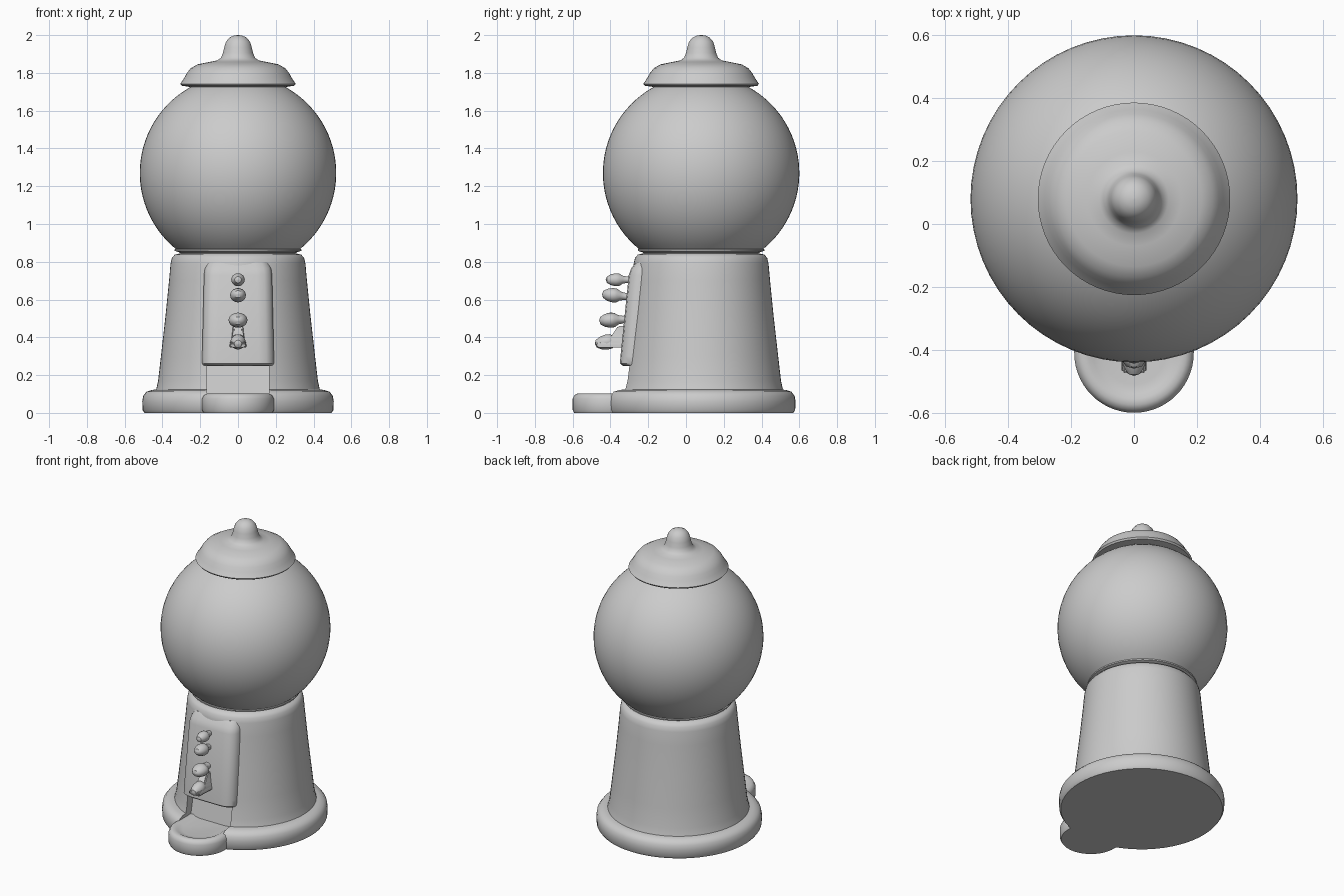
import bpy, bmesh
from math import sin, cos, pi, asin, radians
from mathutils import Matrix, Vector

if "Cube" in bpy.data.objects:
    bpy.data.objects.remove(bpy.data.objects["Cube"])

AXIS_Y = 0.08


def finish(name, bm, angle=40):
    bmesh.ops.remove_doubles(bm, verts=bm.verts, dist=1e-5)
    bmesh.ops.recalc_face_normals(bm, faces=bm.faces)
    mesh = bpy.data.meshes.new(name)
    bm.to_mesh(mesh)
    bm.free()
    ob = bpy.data.objects.new(name, mesh)
    bpy.context.collection.objects.link(ob)
    smooth(ob, angle)
    return ob


def smooth(ob, angle=40):
    bpy.ops.object.select_all(action='DESELECT')
    ob.select_set(True)
    bpy.context.view_layer.objects.active = ob
    bpy.ops.object.shade_smooth_by_angle(angle=radians(angle))


def loft(bm, loops, caps=True):
    rings = [[bm.verts.new(p) for p in loop] for loop in loops]
    n = len(rings[0])
    for a, b in zip(rings, rings[1:]):
        for i in range(n):
            j = (i + 1) % n
            bm.faces.new((a[i], a[j], b[j], b[i]))
    if caps:
        bm.faces.new(rings[0])
        bm.faces.new(rings[-1])


def lathe(name, profile, matrix=Matrix.Translation((0, AXIS_Y, 0)), sides=64):
    bm = bmesh.new()
    loft(bm, [[matrix @ Vector((max(r, 1e-3) * cos(2 * pi * i / sides),
                                max(r, 1e-3) * sin(2 * pi * i / sides), z))
               for i in range(sides)] for r, z in profile])
    return finish(name, bm)


def cut(target, cutter):
    mod = target.modifiers.new("cut", 'BOOLEAN')
    mod.operation = 'DIFFERENCE'
    mod.object = cutter
    mod.solver = 'EXACT'
    bpy.context.view_layer.objects.active = target
    bpy.ops.object.modifier_apply(modifier=mod.name)
    smooth(target)


# Round foot and tapered pedestal
foot = lathe("foot_ring", [(0.495, 0), (0.505, 0.015), (0.507, 0.06), (0.502, 0.09),
                           (0.485, 0.112), (0.455, 0.122), (0.42, 0.124)],
             Matrix.Translation((0, 0.073, 0)))
pedestal = lathe("pedestal", [(0.44, 0.10), (0.432, 0.13), (0.423, 0.17), (0.408, 0.30),
                              (0.383, 0.52), (0.365, 0.70), (0.357, 0.79), (0.35, 0.82),
                              (0.335, 0.838), (0.30, 0.846)])
lathe("neck_collar", [(0.30, 0.83), (0.31, 0.85), (0.335, 0.858), (0.335, 0.866),
                      (0.31, 0.872), (0.29, 0.90)])

# Glass globe
R, CZ = 0.52, 1.27
a0, a1 = asin((0.865 - CZ) / R), asin((1.74 - CZ) / R)
lathe("globe", [(R * cos(a0 + (a1 - a0) * i / 28), CZ + R * sin(a0 + (a1 - a0) * i / 28))
                for i in range(29)])

# Lid with its knob
lathe("lid", [(0.25, 1.725), (0.298, 1.732), (0.306, 1.742), (0.298, 1.753), (0.284, 1.775),
              (0.27, 1.80), (0.25, 1.825), (0.215, 1.845), (0.15, 1.858), (0.11, 1.866),
              (0.09, 1.88), (0.08, 1.905), (0.073, 1.935), (0.064, 1.965), (0.045, 1.987),
              (0.022, 1.998), (0, 2.0)])

# Dispenser panel with rounded upright edges
bm = bmesh.new()
loops = []
for z, y, w in ((0.25, -0.335, 0.185), (0.262, -0.35, 0.19), (0.30, -0.347, 0.19),
                (0.73, -0.303, 0.18), (0.765, -0.29, 0.175), (0.80, -0.262, 0.165)):
    half = [(w, 0.0), (w, y + 0.055), (w - 0.012, y + 0.025), (w - 0.04, y + 0.006), (w - 0.08, y)]
    loops.append([(x, v, z) for x, v in half] + [(-x, v, z) for x, v in reversed(half)])
loft(bm, loops)
panel = finish("dispenser_panel", bm)

# Chute opening cut below the panel
bm = bmesh.new()
loft(bm, [[(-0.165, -0.7, z), (0.165, -0.7, z), (0.165, back, z), (-0.165, back, z)]
          for z, back in ((0.088, -0.27), (0.249, -0.235))])
cutter = finish("chute_cutter", bm)
cutter.hide_render = True
for ob in (foot, pedestal):
    cut(ob, cutter)
bpy.data.objects.remove(cutter)


# Tongue-shaped tray with a shallow dish
def tray_loop(inset, z):
    rx, ry = 0.19 - inset, 0.19 - inset
    pts = [(rx * cos(pi + pi * i / 28), -0.41 + ry * sin(pi + pi * i / 28), z) for i in range(29)]
    return pts + [(rx, -0.26, z), (-rx, -0.26, z)]


bm = bmesh.new()
loft(bm, [tray_loop(d, z) for d, z in ((0.008, 0), (0, 0.015), (0, 0.075), (0.01, 0.095),
                                       (0.025, 0.102), (0.045, 0.102), (0.06, 0.094),
                                       (0.09, 0.089))])
finish("tray", bm)

# Column of stubby knobs pointing forward: height, wall y, length, half width, half height, tilt
knob_profile = [(0.45, -0.2), (0.5, 0.1), (0.62, 0.28), (0.95, 0.42), (1.0, 0.58),
                (0.85, 0.78), (0.5, 0.95), (0, 1.0)]
for i, (z, y, length, w, h, tilt) in enumerate((
        (0.705, -0.30, 0.125, 0.036, 0.034, 0), (0.615, -0.31, 0.135, 0.042, 0.038, -6),
        (0.495, -0.32, 0.14, 0.050, 0.040, 3), (0.39, -0.335, 0.15, 0.040, 0.040, 10))):
    m = (Matrix.Translation((0, y, z)) @ Matrix.Rotation(radians(90 + tilt), 4, 'X')
         @ Matrix.Diagonal((w, h, length, 1)))
    lathe(f"knob_{i + 1}", knob_profile, m, 20)

# Flared foot of the lowest knob
bm = bmesh.new()
loft(bm, [[(-w, -0.32, z), (w, -0.32, z), (w * 0.85, y, z), (-w * 0.85, y, z)]
          for z, w, y in ((0.345, 0.046, -0.47), (0.37, 0.044, -0.475),
                          (0.40, 0.034, -0.40), (0.46, 0.028, -0.36))])
bmesh.ops.bevel(bm, geom=bm.edges[:], offset=0.006, segments=2, affect='EDGES')
finish("knob_foot", bm)
